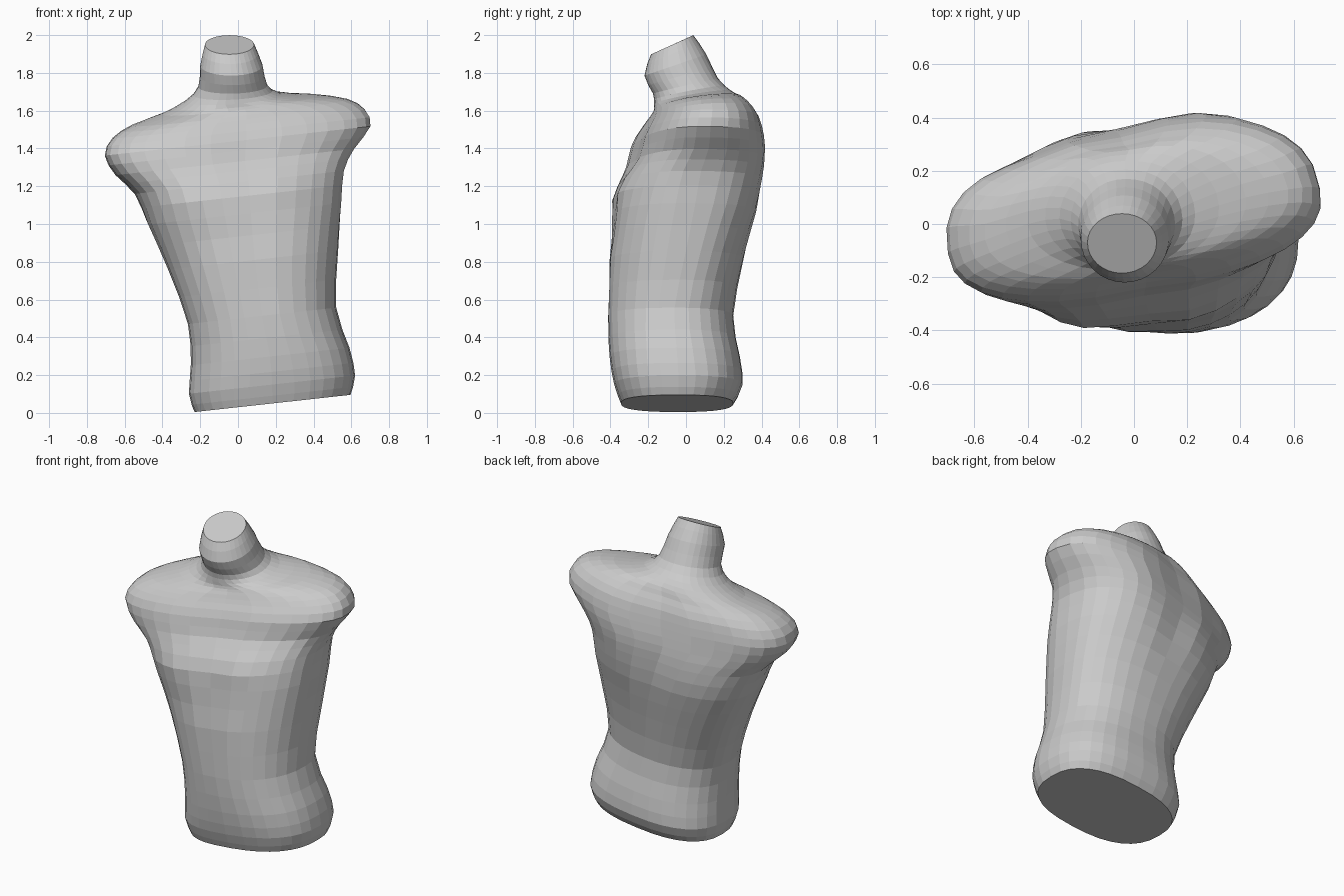
import bpy, bmesh
from math import cos, sin, pi, exp, copysign

if "Cube" in bpy.data.objects:
    bpy.data.objects.remove(bpy.data.objects["Cube"])

SIDES, SUB = 32, 2

# Cross-sections: height, left end (x, y), right end (x, y), front depth, back depth, squareness
RINGS = [
    (0.03, -.23, -.04, .595, -.04, .305, .29, .80),
    (0.13, -.26, -.04, .62, -.04, .34, .34, .80),
    (0.28, -.25, -.05, .59, -.05, .355, .335, .84),
    (0.50, -.265, -.06, .52, -.06, .355, .31, .88),
    (0.80, -.37, -.02, .53, .00, .395, .315, .85),
    (1.05, -.475, -.04, .545, .05, .38, .36, .80),
    (1.22, -.54, -.08, .555, .08, .335, .38, .78),
    (1.33, -.64, -.11, .61, .12, .29, .37, .80),
    (1.44, -.70, -.11, .70, .13, .265, .355, .80),
    (1.53, -.66, -.09, .67, .14, .235, .32, .82),
    (1.59, -.56, -.06, .58, .13, .22, .275, .90),
    (1.63, -.40, .00, .42, .10, .22, .24, .95),
    (1.67, -.28, .02, .23, .04, .20, .215, 1.0),
    (1.73, -.21, -.01, .155, .00, .17, .18, 1.0),
    (1.84, -.20, -.06, .13, -.06, .16, .17, 1.0),
    (1.95, -.175, -.07, .085, -.07, .115, .11, 1.0),
]


def clamp(t):
    return max(0.0, min(1.0, t))


def spline(i, t):
    """Catmull-Rom blend between ring i and ring i + 1."""
    n = len(RINGS) - 1
    a, b, c, d = (RINGS[max(0, min(n, k))] for k in range(i - 1, i + 3))
    return [.5 * (2 * q + (r - p) * t + (2 * p - 5 * q + 4 * r - s) * t * t
                  + (3 * q - p - 3 * r + s) * t ** 3) for p, q, r, s in zip(a, b, c, d)]


def bump(x, z, cx, cz, sx, sz):
    return exp(-((x - cx) / sx) ** 2 - ((z - cz) / sz) ** 2)


def muscles(x, z, front):
    """Offset along y for chest, belly line and spine."""
    if front:
        pecs = bump(x, z, -.2, 1.11, .17, .1) + bump(x, z, .22, 1.18, .17, .1)
        line = bump(x, z, .08, .65, .05, .4)
        ribs = bump(x, z, .08, .8, .2, .04) + bump(x, z, .1, .58, .2, .04)
        breastbone = bump(x, z, -.0, 1.4, .12, .15)
        return -.03 * pecs + .01 * line - .006 * ribs + .015 * breastbone
    spine = bump(x, z, -.02, 1.3, .09, .4)
    blade = bump(x, z, .28, 1.4, .17, .25)
    hollow = bump(x, z, -.4, 1.38, .2, .2)
    return -.022 * spine + .02 * blade - .03 * hollow


def ring_points(z0, xl, yl, xr, yr, front, back, p):
    mx, my, ax, ay = (xl + xr) / 2, (yl + yr) / 2, (xr - xl) / 2, (yr - yl) / 2
    length = (ax * ax + ay * ay) ** .5
    nx, ny = -ay / length, ax / length
    roll = .11 * clamp((1.75 - z0) / .12)      # body leans sideways, neck does not
    pitch = .45 * clamp((z0 - 1.5) / .45)      # neck rings tip forward
    for k in range(SIDES):
        a = 2 * pi * k / SIDES
        u = copysign(abs(cos(a)) ** p, cos(a))
        v = copysign(abs(sin(a)) ** p, sin(a))
        d = v * (back if v > 0 else front)
        x, y = mx + u * ax + d * nx, my + u * ay + d * ny
        z = z0 + roll * x + pitch * (y - my)
        yield x, y + muscles(x, z, v < 0) * min(1, abs(v) * 1.5), z


# Torso with shoulders and neck: one skin lofted through the sections
bm = bmesh.new()
rows = [spline(i, s / SUB) for i in range(len(RINGS) - 1) for s in range(SUB)] + [RINGS[-1]]
loops = [[bm.verts.new(c) for c in ring_points(*r)] for r in rows]
for lo, hi in zip(loops, loops[1:]):
    for k in range(SIDES):
        j = (k + 1) % SIDES
        bm.faces.new((lo[k], lo[j], hi[j], hi[k]))
# Flat cut faces at the hips and the neck
bm.faces.new(loops[0][::-1])
bm.faces.new(loops[-1])
bmesh.ops.recalc_face_normals(bm, faces=bm.faces)
mesh = bpy.data.meshes.new("torso")
bm.to_mesh(mesh)
bm.free()
bpy.context.collection.objects.link(bpy.data.objects.new("torso", mesh))
